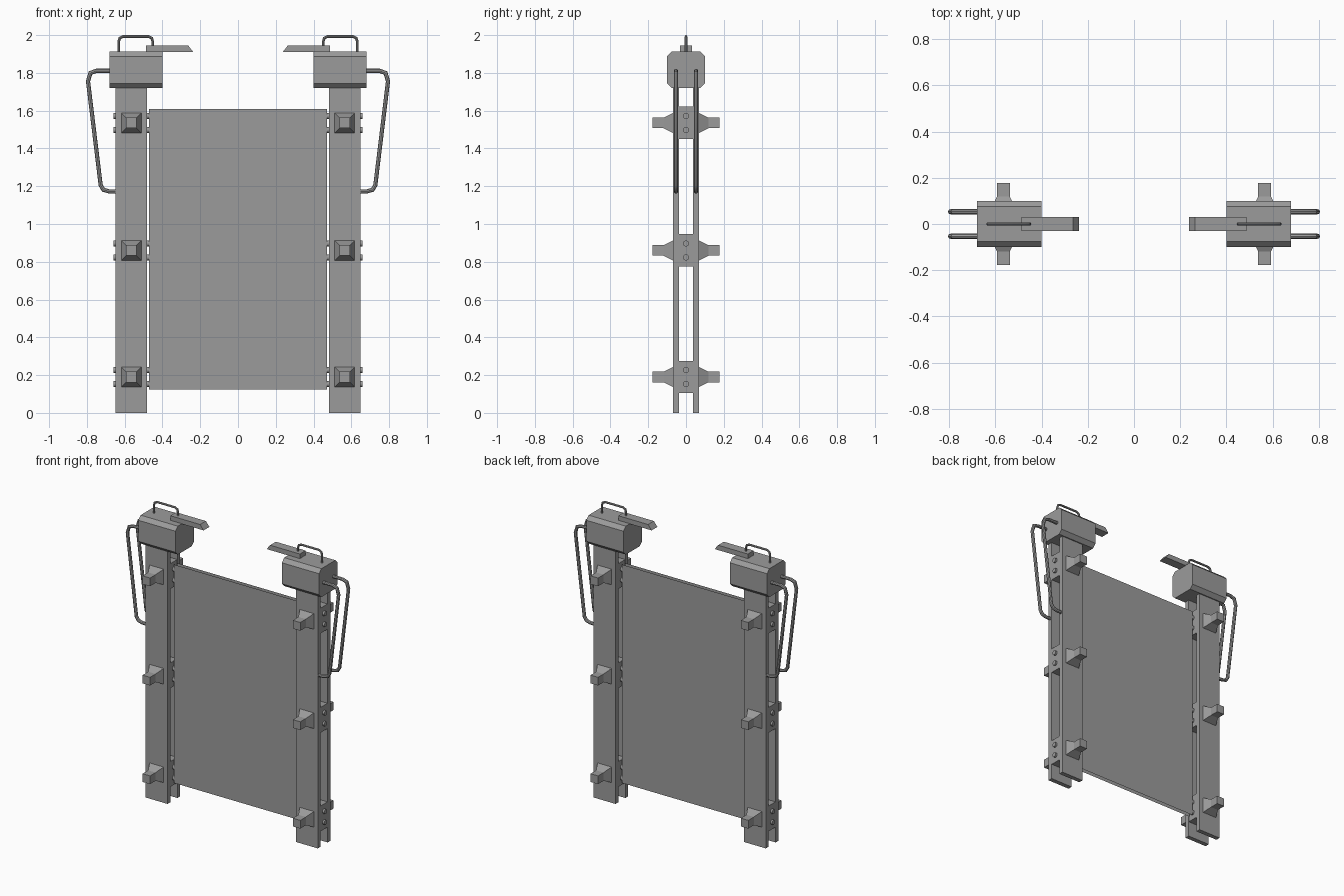
import bpy, bmesh, math
from mathutils import Vector, Matrix

cube = bpy.data.objects.get("Cube")
if cube:
    bpy.data.objects.remove(cube, do_unlink=True)

grey = bpy.data.materials.new("plain grey")
grey.use_nodes = True
grey.diffuse_color = (0.33, 0.33, 0.33, 1)
grey.node_tree.nodes["Principled BSDF"].inputs["Base Color"].default_value = grey.diffuse_color

SIDES = {"left": 1, "right": -1}
RAIL_X = 0.565          # centre of each post
CLAMP_Z = (0.19, 0.86, 1.535)


def finish(name, bm, smooth=False):
    bmesh.ops.recalc_face_normals(bm, faces=bm.faces)
    mesh = bpy.data.meshes.new(name)
    bm.to_mesh(mesh)
    bm.free()
    mesh.materials.append(grey)
    obj = bpy.data.objects.new(name, mesh)
    bpy.context.collection.objects.link(obj)
    if smooth:
        bpy.ops.object.select_all(action="DESELECT")
        obj.select_set(True)
        bpy.context.view_layer.objects.active = obj
        bpy.ops.object.shade_smooth_by_angle(angle=math.radians(40))
    return obj


def add_box(bm, centre, size):
    bmesh.ops.create_cube(bm, size=1, matrix=Matrix.Translation(centre) @ Matrix.Diagonal((*size, 1)))


def bridge(bm, rings):
    """Skin a list of equal rings and cap both ends."""
    loops = [[bm.verts.new(p) for p in ring] for ring in rings]
    n = len(loops[0])
    for a, b in zip(loops, loops[1:]):
        for i in range(n):
            j = (i + 1) % n
            bm.faces.new((a[i], a[j], b[j], b[i]))
    bm.faces.new(loops[0])
    bm.faces.new(loops[-1])


def tube(name, path, y, radius, sides=8):
    """Sweep a round section along a path in the xz plane."""
    pts = [Vector((x, y, z)) for x, z in path]
    rings = []
    for i, p in enumerate(pts):
        before = (p - pts[i - 1]).normalized() if i else (pts[1] - p).normalized()
        after = (pts[i + 1] - p).normalized() if i < len(pts) - 1 else before
        along = (before + after).normalized()
        across = along.cross(Vector((0, 1, 0)))
        widen = 1 / max(0.5, along.dot(before))
        rings.append([p + radius * (math.cos(t) * across * widen + Vector((0, math.sin(t), 0)))
                      for t in (2 * math.pi * k / sides for k in range(sides))])
    bm = bmesh.new()
    bridge(bm, rings)
    return finish(name, bm, smooth=True)


# Thin screen made of a front and a back sheet
bm = bmesh.new()
for y in (-0.014, 0.014):
    corners = [(-0.47, 0.125), (0.47, 0.125), (0.47, 1.61), (-0.47, 1.61)]
    face = bm.faces.new([bm.verts.new((x, y, z)) for x, z in corners])
screen = finish("screen_panel", bm)
for poly in screen.data.polygons:
    if poly.normal.y * poly.center.y < 0:
        poly.flip()

for side, s in SIDES.items():
    # Pair of post plates
    bm = bmesh.new()
    for y in (-0.053, 0.053):
        add_box(bm, (s * RAIL_X, y, 0.87), (0.165, 0.03, 1.74))
    finish(f"{side}_post_plates", bm)

    for n, z in enumerate(CLAMP_Z):
        # Spacer block between the plates
        bm = bmesh.new()
        add_box(bm, (s * RAIL_X, 0, z), (0.163, 0.077, 0.172))
        finish(f"{side}_spacer_{n}", bm)

        # Bolts through the spacer
        bm = bmesh.new()
        for dz in (-0.037, 0.037):
            m = Matrix.Translation((s * RAIL_X, 0, z + dz)) @ Matrix.Rotation(math.pi / 2, 4, "Y")
            bmesh.ops.create_cone(bm, cap_ends=True, segments=12, radius1=0.016,
                                  radius2=0.016, depth=0.188, matrix=m)
        finish(f"{side}_bolts_{n}", bm, smooth=True)

        # Tapered lugs on the front and back
        bm = bmesh.new()
        for d in (-1, 1):
            bridge(bm, [[(s * RAIL_X + h * i, d * y, z + h * j)
                         for i, j in ((-1, -1), (1, -1), (1, 1), (-1, 1))]
                        for y, h in ((0.06, 0.053), (0.068, 0.053), (0.118, 0.028), (0.178, 0.028))])
        finish(f"{side}_lugs_{n}", bm)

    # Chamfered head housing
    outline = [(-0.075, 1.72), (0.075, 1.72), (0.1, 1.745), (0.1, 1.888),
               (0.075, 1.913), (-0.075, 1.913), (-0.1, 1.888), (-0.1, 1.745)]
    bm = bmesh.new()
    bridge(bm, [[(s * x, y, z) for y, z in outline] for x in (0.4, 0.68)])
    finish(f"{side}_head_housing", bm)

    # Arm with a slanted tip, reaching inwards
    arm = [(0.487, 1.911), (0.237, 1.911), (0.263, 1.944), (0.487, 1.944)]
    bm = bmesh.new()
    bridge(bm, [[(s * x, y, z) for x, z in arm] for y in (-0.031, 0.031)])
    finish(f"{side}_arm", bm)

    # Small carrying handle on top
    top = [(0.632, 1.9), (0.632, 1.965), (0.626, 1.984), (0.608, 1.993),
           (0.475, 1.993), (0.457, 1.984), (0.451, 1.965), (0.451, 1.92)]
    tube(f"{side}_top_handle", [(s * x, z) for x, z in top], 0, 0.007)

    # Two long hand rails on the outer side
    rail = [(0.67, 1.811), (0.749, 1.811), (0.781, 1.8), (0.794, 1.756),
            (0.727, 1.205), (0.712, 1.181), (0.68, 1.172), (0.64, 1.172)]
    for place, y in (("front", -0.053), ("back", 0.053)):
        tube(f"{side}_{place}_hand_rail", [(s * x, z) for x, z in rail], y, 0.011)
